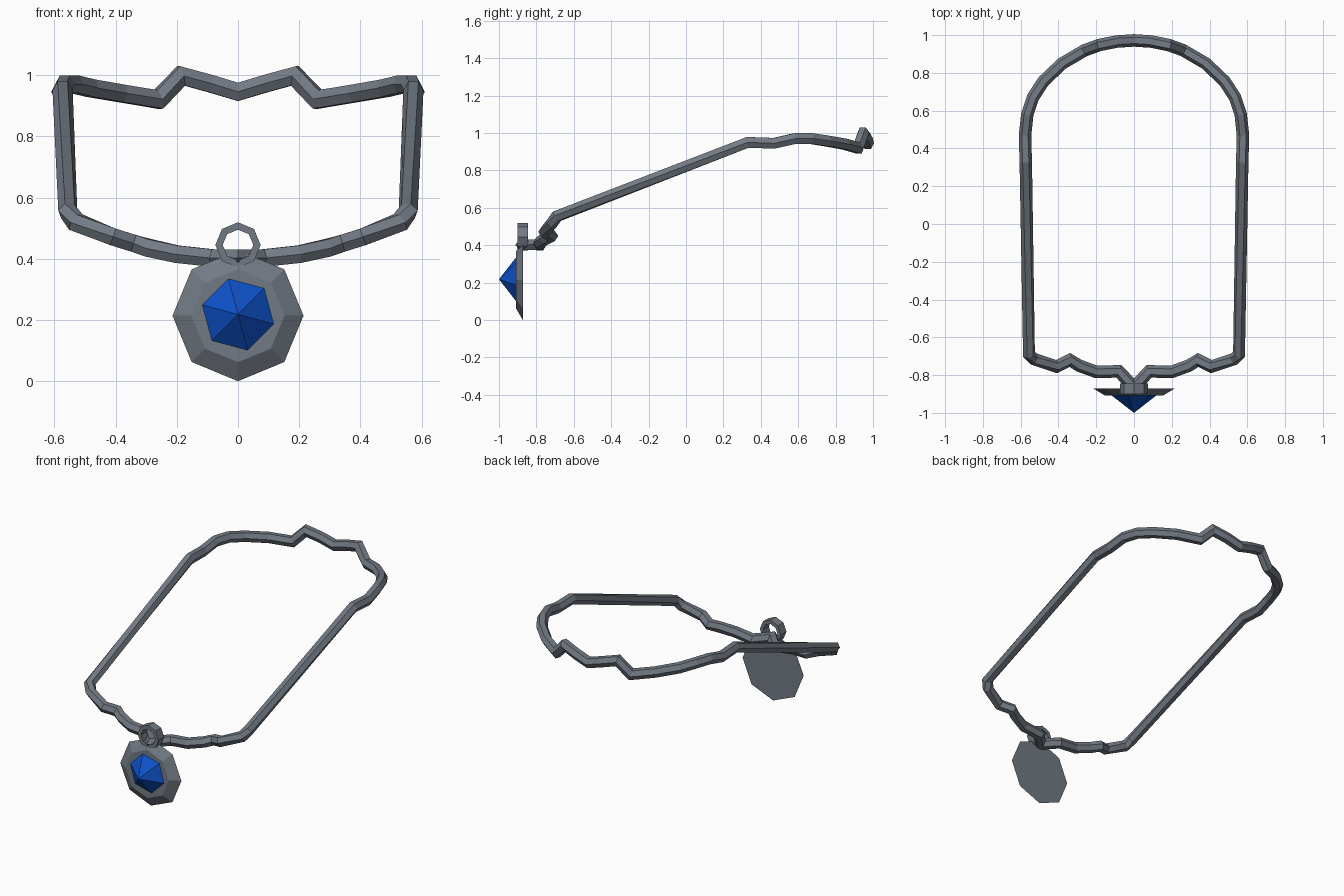
import bpy, bmesh
from math import sin, cos, pi, radians
from mathutils import Vector

if "Cube" in bpy.data.objects:
    bpy.data.objects.remove(bpy.data.objects["Cube"])


def make_material(name, colour):
    mat = bpy.data.materials.new(name)
    mat.diffuse_color = colour
    mat.use_nodes = True
    mat.node_tree.nodes["Principled BSDF"].inputs["Base Color"].default_value = mat.diffuse_color
    return mat


metal = make_material("slate_metal", (0.17, 0.195, 0.23, 1))
blue = make_material("blue_gem", (0.004, 0.083, 0.58, 1))


def make_object(name, bm, mat):
    bmesh.ops.recalc_face_normals(bm, faces=bm.faces)
    me = bpy.data.meshes.new(name)
    bm.to_mesh(me)
    bm.free()
    ob = bpy.data.objects.new(name, me)
    bpy.context.collection.objects.link(ob)
    me.materials.append(mat)
    return ob


def bridge(bm, a, b):
    n = len(a)
    for k in range(n):
        bm.faces.new((a[k], a[(k + 1) % n], b[(k + 1) % n], b[k]))


def polygon(bm, sides, r, y, z, start=0.0):
    # regular polygon facing the front
    return [bm.verts.new((r * cos(start + 2 * pi * k / sides), y,
                          z + r * sin(start + 2 * pi * k / sides)))
            for k in range(sides)]


def sweep_closed(name, path, radius, sides=6):
    # mitred tube along a closed path
    bm = bmesh.new()
    n = len(path)
    rings = []
    for i, p in enumerate(path):
        d_in = (p - path[i - 1]).normalized()
        d_out = (path[(i + 1) % n] - p).normalized()
        tangent = (d_in + d_out).normalized()
        ring = []
        for k in range(sides):
            a = 2 * pi * k / sides
            total = Vector()
            for d in (d_in, d_out):
                side = d.cross(Vector((0, 0, 1))).normalized()
                o = radius * (cos(a) * side + sin(a) * side.cross(d))
                total += p + o - d * (o.dot(tangent) / d.dot(tangent))
            ring.append(bm.verts.new(total / 2))
        rings.append(ring)
    for i in range(n):
        bridge(bm, rings[i - 1], rings[i])
    return make_object(name, bm, metal)


# Chain: right half from front centre to back centre, then mirrored
half = [Vector(p) for p in (
    (0, -0.865, 0.402), (0.08, -0.78, 0.402), (0.20, -0.783, 0.415),
    (0.29, -0.75, 0.435), (0.34, -0.72, 0.45), (0.41, -0.755, 0.472),
    (0.53, -0.715, 0.52), (0.556, -0.69, 0.555),
    (0.573, 0.33, 0.95), (0.577, 0.47, 0.945), (0.565, 0.58, 0.97),
    (0.535, 0.67, 0.97), (0.48, 0.755, 0.957), (0.38, 0.85, 0.94),
    (0.26, 0.92, 0.92), (0.185, 0.947, 0.998), (0.09, 0.966, 0.972),
    (0, 0.972, 0.945))]
mirrored = [Vector((-p.x, p.y, p.z)) for p in reversed(half[1:-1])]
sweep_closed("chain", half + mirrored, 0.033)

# Hanging ring: flat octagonal band
bm = bmesh.new()
loops = [polygon(bm, 8, r, y, 0.445)
         for r, y in ((0.074, -0.90), (0.074, -0.845), (0.05, -0.845), (0.05, -0.90))]
for i in range(4):
    bridge(bm, loops[i - 1], loops[i])
make_object("pendant_ring", bm, metal)

# Pendant plate: octagon with a bevelled front
bm = bmesh.new()
back = polygon(bm, 8, 0.214, -0.872, 0.214)
front = polygon(bm, 8, 0.152, -0.909, 0.214)
bridge(bm, back, front)
bm.faces.new(back)
bm.faces.new(front)
make_object("pendant_plate", bm, metal)

# Gem: blue six-sided pyramid
bm = bmesh.new()
base = polygon(bm, 6, 0.126, -0.905, 0.218, radians(-15))
tip = bm.verts.new((0, -1.0, 0.218))
bm.faces.new(base)
for k in range(6):
    bm.faces.new((base[k], base[(k + 1) % 6], tip))
make_object("gem", bm, blue)
